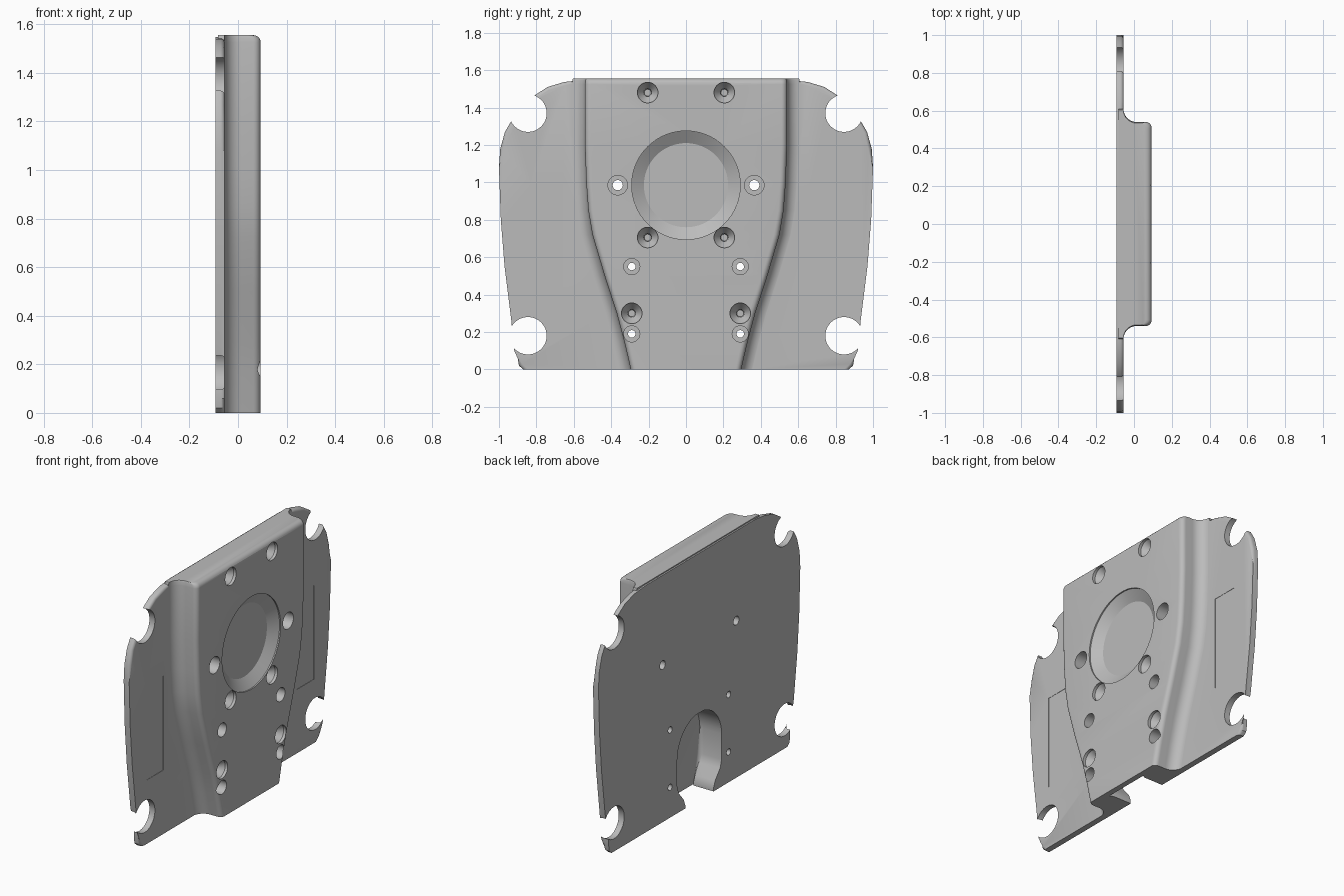
import bpy, bmesh, math

BACK, FLANGE, FRONT, TOP = -0.093, -0.055, 0.093, 1.555

cube = bpy.data.objects.get("Cube")
if cube:
    bpy.data.objects.remove(cube, do_unlink=True)

grey = bpy.data.materials.new("plain grey")
grey.use_nodes = True
grey.diffuse_color = (0.5, 0.5, 0.5, 1)
grey.node_tree.nodes["Principled BSDF"].inputs["Base Color"].default_value = (0.5, 0.5, 0.5, 1)


def make(name, bm):
    bmesh.ops.recalc_face_normals(bm, faces=bm.faces)
    me = bpy.data.meshes.new(name)
    bm.to_mesh(me)
    bm.free()
    me.materials.append(grey)
    ob = bpy.data.objects.new(name, me)
    bpy.context.collection.objects.link(ob)
    return ob


def skin(bm, rings):
    """Join rings of points into a closed solid."""
    loops = [[bm.verts.new(p) for p in ring] for ring in rings]
    n = len(loops[0])
    for a, b in zip(loops, loops[1:]):
        for i in range(n):
            j = (i + 1) % n
            bm.faces.new((a[i], a[j], b[j], b[i]))
    bm.faces.new(loops[0])
    bm.faces.new(loops[-1])


def slab(name, half, x0, x1, bevel=0):
    """Mirror a half outline in y, extrude it along x, round the x1 rim."""
    outline = half + [(-y, z) for y, z in reversed(half)]
    bm = bmesh.new()
    skin(bm, [[(x, y, z) for y, z in outline] for x in (x0, x1)])
    if bevel:
        rim = [e for e in bm.edges
               if all(abs(v.co.x - x1) < 1e-5 for v in e.verts)
               and any(v.co.z > 0.001 for v in e.verts)]
        bmesh.ops.bevel(bm, geom=rim, offset=bevel, segments=4,
                        profile=0.5, affect='EDGES', clamp_overlap=True)
    return make(name, bm)


def lathe(name, y, z, profile, n=48):
    """Solid of revolution about the x direction."""
    bm = bmesh.new()
    turn = [2 * math.pi * i / n for i in range(n)]
    skin(bm, [[(x, y + r * math.cos(a), z + r * math.sin(a)) for a in turn]
              for x, r in profile])
    return make(name, bm)


def box(name, y0, y1, z0, z1, x0, x1):
    bm = bmesh.new()
    skin(bm, [[(x, y0, z0), (x, y1, z0), (x, y1, z1), (x, y0, z1)] for x in (x0, x1)])
    return make(name, bm)


def combine(target, tool, operation='DIFFERENCE'):
    tool.hide_render = True
    mod = target.modifiers.new("shape", 'BOOLEAN')
    mod.operation, mod.object, mod.solver = operation, tool, 'EXACT'
    bpy.context.view_layer.objects.active = target
    bpy.ops.object.modifier_apply(modifier=mod.name)
    bpy.data.objects.remove(tool, do_unlink=True)


# Flange plate with curved sides
plate = slab("mounting_plate", [
    (0.87, 0), (0.893, 0.02), (0.9, 0.06), (0.9, 0.1), (0.935, 0.27),
    (0.97, 0.55), (0.99, 0.8), (1, 1.08), (0.993, 1.18), (0.968, 1.27),
    (0.93, 1.335), (0.81, 1.465), (0.74, 1.51), (0.65, 1.537), (0.54, 1.548)],
    BACK, FLANGE, 0.018)

# Raised centre that narrows to the bottom and flares into the plate
widths = [(0, 0.295), (0.15, 0.33), (0.3, 0.37), (0.5, 0.435), (0.72, 0.5),
          (0.85, 0.522), (1, 0.533), (1.2, 0.54)]


def section(z, w, front):
    half = [(BACK + 0.01, w + 0.07)]
    for i in range(9):
        a = math.radians(270 - 90 * i / 8)
        half.append((FLANGE + 0.069 + 0.07 * math.sin(a), w + 0.07 + 0.07 * math.cos(a)))
    for i in range(7):
        a = math.radians(90 * i / 6)
        half.append((front - 0.03 + 0.03 * math.sin(a), w - 0.03 + 0.03 * math.cos(a)))
    return [(x, y, z) for x, y in half] + [(x, -y, z) for x, y in reversed(half)]


rings = [section(z, w, FRONT) for z, w in widths]
for i in range(6):
    a = math.radians(18 * i)
    rings.append(section(TOP - 0.03 + 0.03 * math.sin(a), 0.54 - 0.006 * i / 5,
                         FRONT - 0.03 + 0.03 * math.cos(a)))
bm = bmesh.new()
skin(bm, rings)
combine(plate, make("raised_centre", bm), 'UNION')

# Rounded pocket in the back, open at the bottom
arch = [(0.14, -0.1), (0.14, 0.02), (0.155, 0.06), (0.205, 0.12), (0.22, 0.17)]
arch += [(0.22 * math.cos(a), 0.33 + 0.22 * math.sin(a))
         for a in [math.radians(8 * i) for i in range(11)]]
combine(plate, slab("back_pocket", arch, BACK - 0.1, FRONT - 0.035, 0.025))

# Dished round recess in the front
combine(plate, lathe("round_recess", 0, 0.985, [
    (FRONT + 0.05, 0.29), (FRONT - 0.008, 0.29), (FRONT - 0.05, 0.225)], 96))

through = [(0.365, 0.985, 0.052, 0.027), (0.29, 0.55, 0.043, 0.02), (0.29, 0.19, 0.043, 0.02)]
blind = [(0.205, 1.48), (0.205, 0.705), (0.29, 0.3)]
for s in (-1, 1):
    # Corner notches
    for z in (0.18, 1.37):
        combine(plate, lathe("corner_notch", s * 0.845, z, [(-0.3, 0.1), (0.3, 0.1)]))
    # Stepped through holes
    for y, z, r, bore in through:
        combine(plate, lathe("through_hole", s * y, z, [
            (0.2, r), (0.02, r), (0.02, bore), (-0.2, bore)], 32))
    # Countersunk blind holes
    for y, z in blind:
        combine(plate, lathe("countersunk_hole", s * y, z, [
            (0.2, 0.055), (0.075, 0.055), (0.03, 0.022), (-0.01, 0.018)], 32))
    # Very shallow panels on the flange
    y0, y1 = sorted((s * 0.66, s * 0.83))
    combine(plate, box("flange_panel", y0, y1, 0.4, 0.99, FLANGE - 0.002, 0.2))

for p in plate.data.polygons:
    p.material_index = 0
bpy.ops.object.select_all(action='DESELECT')
plate.select_set(True)
bpy.context.view_layer.objects.active = plate
bpy.ops.object.shade_smooth_by_angle(angle=math.radians(30))
